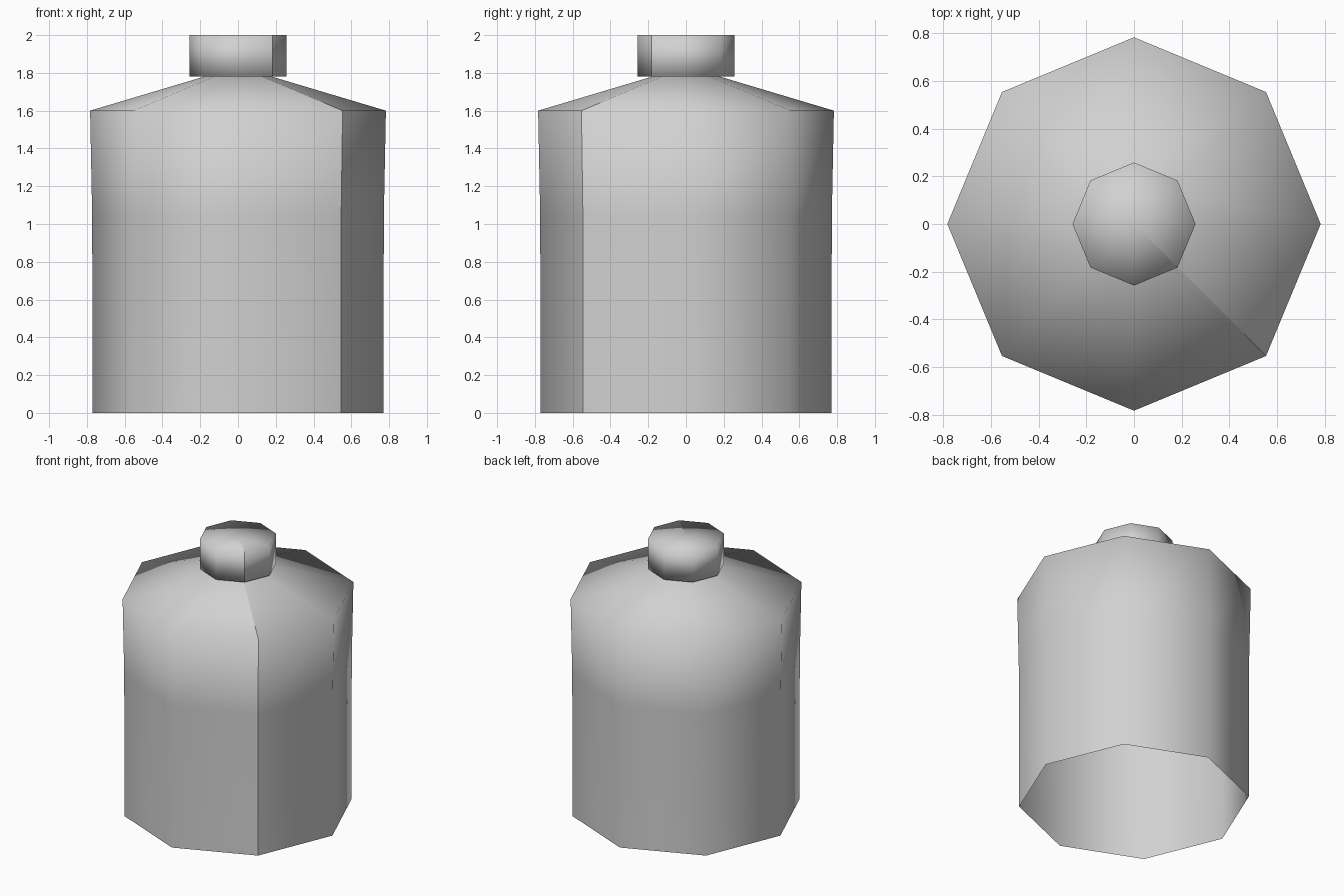
import bpy, bmesh, math

if "Cube" in bpy.data.objects:
    bpy.data.objects.remove(bpy.data.objects["Cube"], do_unlink=True)

SIDES = 8
SEAM = 7  # corner column carrying the hard vertical seam

grey = bpy.data.materials.new("light_grey")
grey.use_nodes = True
colour = (0.64, 0.64, 0.64, 1)
grey.diffuse_color = colour
grey.node_tree.nodes["Principled BSDF"].inputs["Base Color"].default_value = colour


def lathe(name, profile, closed_top=False):
    """Spin (radius, z) points into an eight-sided smooth shell."""
    bm = bmesh.new()
    rings = []
    for r, z in profile:
        angles = [math.tau * i / SIDES for i in range(SIDES)]
        rings.append([bm.verts.new((r * math.cos(a), r * math.sin(a), z)) for a in angles])
    for low, high in zip(rings, rings[1:]):
        for i in range(SIDES):
            j = (i + 1) % SIDES
            bm.faces.new((low[i], low[j], high[j], high[i]))
        bm.edges.get((low[SEAM], high[SEAM])).smooth = False
    if closed_top:
        centre = bm.verts.new((0, 0, profile[-1][1]))
        top = rings[-1]
        for i in range(SIDES):
            bm.faces.new((top[i], top[(i + 1) % SIDES], centre))
        bm.edges.get((top[SEAM], centre)).smooth = False
    for face in bm.faces:
        face.smooth = True
    mesh = bpy.data.meshes.new(name)
    bm.to_mesh(mesh)
    bm.free()
    mesh.materials.append(grey)
    obj = bpy.data.objects.new(name, mesh)
    bpy.context.collection.objects.link(obj)
    return obj


# Open-bottomed body with sloping shoulder
lathe("bottle_body", [(0.77, 0), (0.772, 1.04), (0.783, 1.6), (0.18, 1.78)])

# Cap with its underside lip
lathe("bottle_cap", [(0.18, 1.78), (0.258, 1.78), (0.258, 2.0)], closed_top=True)
